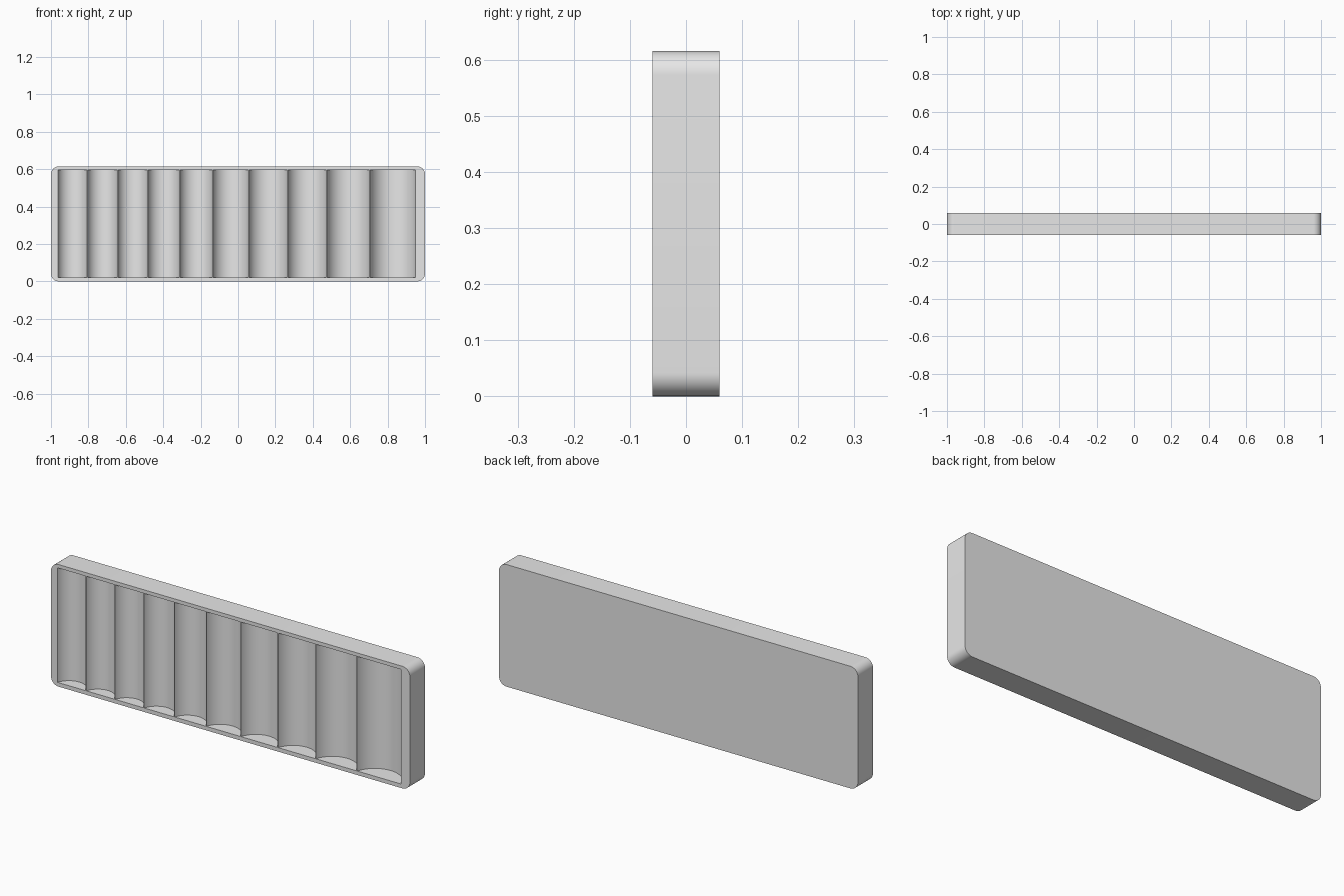
import bpy, bmesh
from math import sin, cos, asin, atan, pi, radians
from mathutils import Vector

cube = bpy.data.objects.get("Cube")
if cube:
    bpy.data.objects.remove(cube, do_unlink=True)

HEIGHT, DEPTH, CORNER = 0.615, 0.12, 0.042
FLOOR, CEILING = 0.02, 0.597
SAGITTA = 0.38          # trough depth as a share of its width
RIDGE = 0.003           # flat land left between troughs
EDGES = [-0.965, -0.805, -0.644, -0.482, -0.312, -0.136,
         0.057, 0.265, 0.475, 0.705, 0.951]

grey = bpy.data.materials.new("light grey")
grey.use_nodes = True
grey.diffuse_color = (0.8, 0.8, 0.8, 1)
grey.node_tree.nodes["Principled BSDF"].inputs["Base Color"].default_value = (0.8, 0.8, 0.8, 1)


def add_prism(bm, outline, offset):
    """Extrude a closed outline into a solid."""
    base = bm.faces.new([bm.verts.new(p) for p in outline])
    result = bmesh.ops.extrude_face_region(bm, geom=[base], use_keep_orig=True)
    moved = [g for g in result["geom"] if isinstance(g, bmesh.types.BMVert)]
    bmesh.ops.translate(bm, verts=moved, vec=offset)


def finish(bm, name):
    bmesh.ops.recalc_face_normals(bm, faces=bm.faces[:])
    mesh = bpy.data.meshes.new(name)
    bm.to_mesh(mesh)
    bm.free()
    mesh.materials.append(grey)
    obj = bpy.data.objects.new(name, mesh)
    bpy.context.collection.objects.link(obj)
    return obj


# Tray body: rounded rectangle extruded front to back
outline = []
corners = [(1, 1), (-1, 1), (-1, -1), (1, -1)]
for quarter, (sx, sz) in enumerate(corners):
    cx = sx * (1 - CORNER)
    cz = HEIGHT / 2 + sz * (HEIGHT / 2 - CORNER)
    for i in range(13):
        a = (quarter + i / 12) * pi / 2
        outline.append(Vector((cx + CORNER * cos(a), -DEPTH / 2, cz + CORNER * sin(a))))
bm = bmesh.new()
add_prism(bm, outline, Vector((0, DEPTH, 0)))
tray = finish(bm, "tray")

# Trough cutters: circular arcs that grow in width and depth
bm = bmesh.new()
for left, right in zip(EDGES, EDGES[1:]):
    x0, x1 = left + RIDGE / 2, right - RIDGE / 2
    half, middle = (x1 - x0) / 2, (x0 + x1) / 2
    spread = 2 * atan(2 * SAGITTA)
    radius = half / sin(spread)
    front = -DEPTH / 2
    centre = front - radius * cos(spread)
    centre += 2 * half * SAGITTA - radius * (1 - cos(spread))
    arc = [Vector((x0, front - 0.05, FLOOR))]
    for i in range(33):
        a = spread * (i / 16 - 1)
        arc.append(Vector((middle + radius * sin(a), centre + radius * cos(a), FLOOR)))
    arc.append(Vector((x1, front - 0.05, FLOOR)))
    add_prism(bm, arc, Vector((0, 0, CEILING - FLOOR)))
cutter = finish(bm, "trough_cutter")
cutter.hide_render = True

# Carve the troughs, then shade the arcs smooth with crisp rims
carve = tray.modifiers.new("carve troughs", "BOOLEAN")
carve.operation = "DIFFERENCE"
carve.solver = "EXACT"
carve.object = cutter
for other in bpy.context.selected_objects:
    other.select_set(False)
bpy.context.view_layer.objects.active = tray
tray.select_set(True)
bpy.ops.object.modifier_apply(modifier=carve.name)
bpy.data.objects.remove(cutter, do_unlink=True)
bpy.ops.object.shade_smooth_by_angle(angle=radians(30))
